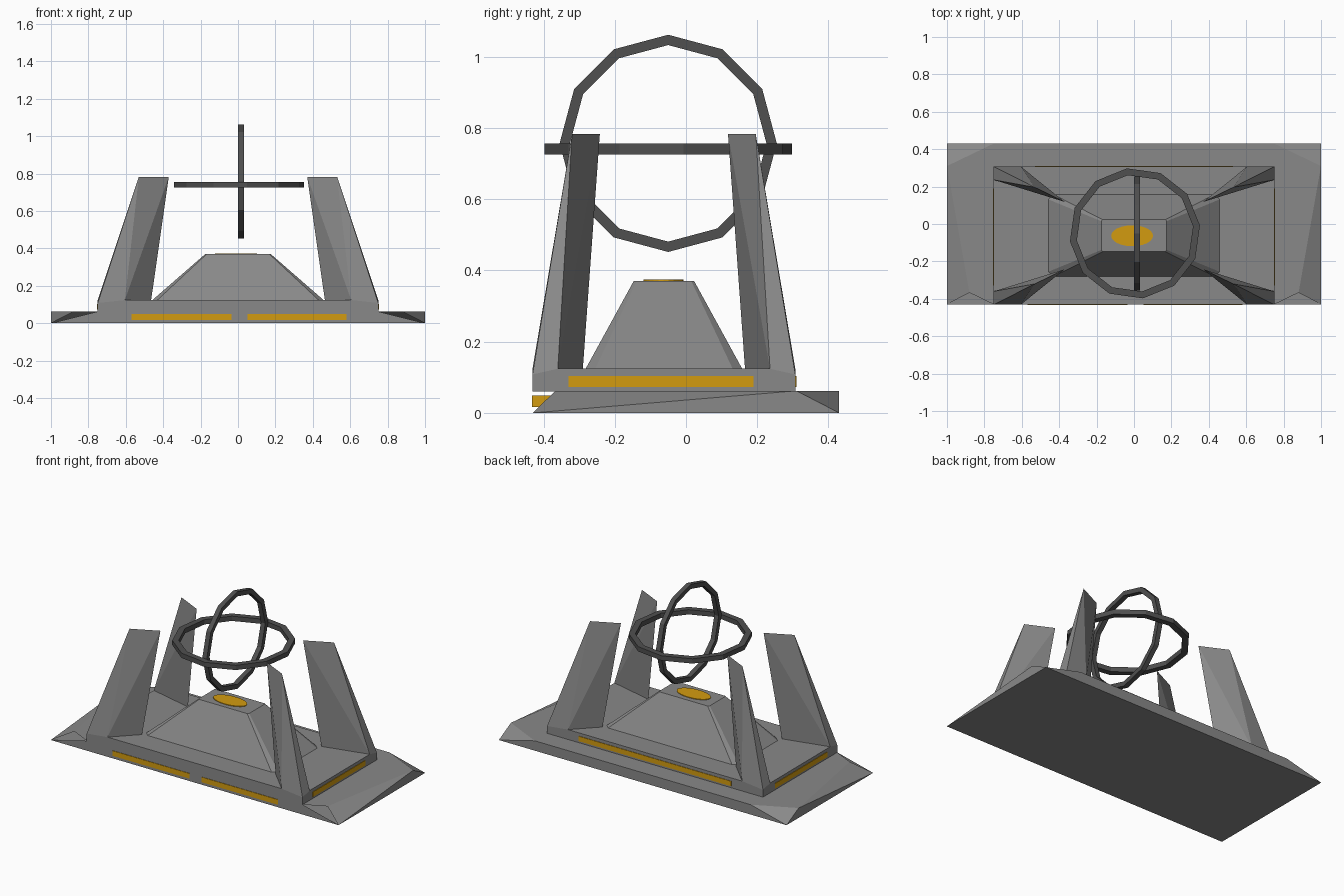
import bpy, bmesh
from math import sin, cos, pi, radians

cube = bpy.data.objects.get("Cube")
if cube:
    bpy.data.objects.remove(cube, do_unlink=True)


def material(name, color):
    mat = bpy.data.materials.new(name)
    mat.use_nodes = True
    mat.diffuse_color = (*color, 1)
    mat.node_tree.nodes["Principled BSDF"].inputs["Base Color"].default_value = (*color, 1)
    return mat


GREY = material("stone grey", (0.25, 0.25, 0.25))
DARK = material("dark metal", (0.08, 0.08, 0.08))
AMBER = material("amber light", (0.65, 0.33, 0.005))
MID_Y = -0.062   # centre line of the upper structure


def finish(name, bm, mat):
    mesh = bpy.data.meshes.new(name)
    bm.to_mesh(mesh)
    bm.free()
    mesh.materials.append(mat)
    obj = bpy.data.objects.new(name, mesh)
    bpy.context.collection.objects.link(obj)
    return obj


def hull(points):
    """Convex solid around the points, with flat areas merged."""
    bm = bmesh.new()
    for p in points:
        bm.verts.new(p)
    bmesh.ops.convex_hull(bm, input=bm.verts[:])
    bmesh.ops.dissolve_limit(bm, angle_limit=radians(0.5), verts=bm.verts[:], edges=bm.edges[:])
    bmesh.ops.recalc_face_normals(bm, faces=bm.faces[:])
    return bm


def both_sides(points):
    return [(s * x, y, z) for x, y, z in points for s in (-1, 1)]


def four_corners(points):
    """Points given as offsets from the centre line, mirrored in x and y."""
    return both_sides([(x, MID_Y + s * y, z) for x, y, z in points for s in (-1, 1)])


def box(name, x, y, z, mat):
    finish(name, hull([(a, b, c) for a in x for b in y for c in z]), mat)


def ring(name, centre, radius, width, depth, phase, upright):
    """Twelve-sided flat hoop with a rectangular section."""
    bm = bmesh.new()
    section = [(radius, -depth / 2), (radius, depth / 2),
               (radius - width, depth / 2), (radius - width, -depth / 2)]
    loops = []
    for i in range(12):
        a = phase + i * pi / 6
        loop = []
        for r, h in section:
            u, v = r * cos(a), r * sin(a)
            offset = (h, u, v) if upright else (u, v, h)
            loop.append(bm.verts.new([c + o for c, o in zip(centre, offset)]))
        loops.append(loop)
    for i in range(12):
        p, q = loops[i], loops[(i + 1) % 12]
        for j in range(4):
            k = (j + 1) % 4
            bm.faces.new((p[j], q[j], q[k], p[k]))
    bmesh.ops.recalc_face_normals(bm, faces=bm.faces[:])
    finish(name, bm, DARK)


# Bottom slab with cut corners; the small front corner cuts are open
slab = hull(both_sides([(1, -0.43, 0), (1, 0.43, 0), (1, 0.31, 0.062), (0.75, 0.43, 0.062),
                        (0.75, -0.43, 0.062), (0.88, -0.367, 0.062)]))
openings = [f for f in slab.faces
            if f.normal.y < -0.3 and abs(f.calc_center_median().x) > 0.8]
bmesh.ops.delete(slab, geom=openings, context="FACES_ONLY")
finish("bottom_slab", slab, GREY)

# Upper step, its corners sloping down under the pillars
finish("upper_step", hull(four_corners([
    (0.75, 0.369, 0.06), (0.75, 0.369, 0.108),
    (0.75, 0.298, 0.124), (0.605, 0.369, 0.124)])), GREY)

# Central pedestal with narrow chamfered corners
finish("pedestal", hull(four_corners([
    (0.462, 0.195, 0.12), (0.435, 0.222, 0.12),
    (0.175, 0.077, 0.37), (0.167, 0.085, 0.37)])), GREY)

# Four leaning pillars, each narrowing to a diagonal ridge
for side, sx in (("right", -1), ("left", 1)):
    for end, sy in (("front", -1), ("back", 1)):
        pillar = [(0.75, 0.369, 0.108), (0.75, 0.298, 0.124), (0.605, 0.369, 0.124),
                  (0.465, 0.228, 0.12), (0.53, 0.258, 0.783), (0.37, 0.18, 0.783)]
        finish(f"{end}_{side}_pillar",
               hull([(sx * x, MID_Y + sy * y, z) for x, y, z in pillar]), GREY)

# Two crossed rings above the pedestal
ring("level_ring", (0.005, -0.05, 0.741), 0.35, 0.037, 0.03, radians(7), False)
ring("upright_ring", (0.016, -0.05, 0.757), 0.305, 0.029, 0.03, 0, True)

# Amber light strips
box("front_right_light", (-0.57, -0.035), (-0.433, -0.37), (0.017, 0.049), AMBER)
box("front_left_light", (0.05, 0.58), (-0.433, -0.37), (0.017, 0.049), AMBER)
box("back_light", (-0.53, 0.53), (0.304, 0.310), (0.073, 0.104), AMBER)
for side, sx in (("right", -1), ("left", 1)):
    box(f"{side}_side_light", (sx * 0.747, sx * 0.753), (-0.33, 0.19), (0.073, 0.104), AMBER)

# Oval light on the pedestal top
oval = [(-0.01 + 0.112 * cos(a), -0.063 + 0.056 * sin(a), z)
        for z in (0.368, 0.374) for a in [i * pi / 12 for i in range(24)]]
finish("pedestal_light", hull(oval), AMBER)
